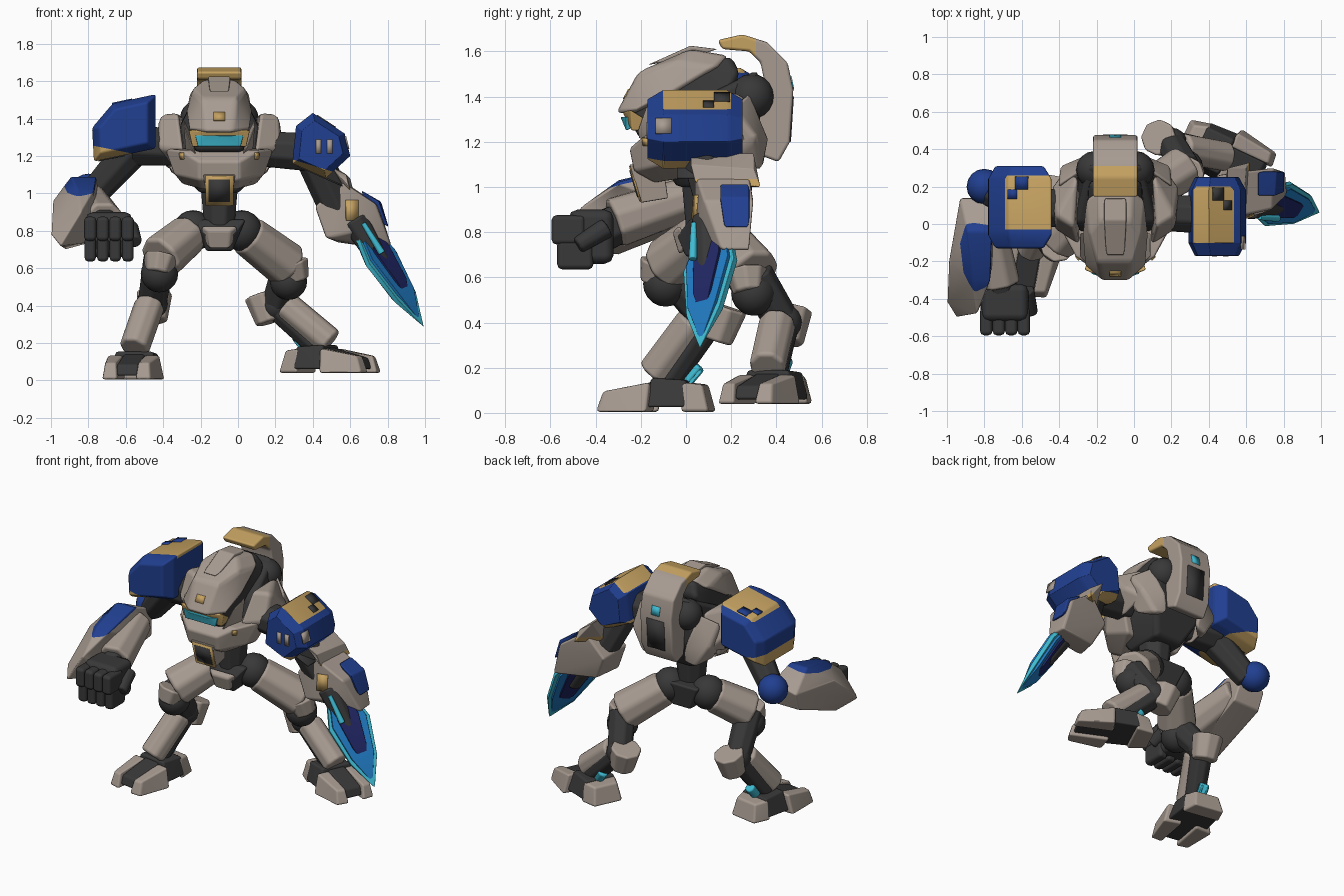
import bpy
import bmesh
from math import radians, cos, sin, pi
from mathutils import Matrix, Vector
from mathutils.bvhtree import BVHTree

default_cube = bpy.data.objects.get("Cube")
if default_cube:
    bpy.data.objects.remove(default_cube, do_unlink=True)

PALETTE = {
    "warm_grey": (.39, .33, .285), "charcoal": (.04, .04, .04),
    "royal_blue": (.015, .05, .28), "gold": (.56, .36, .12),
    "cyan_glow": (.05, .5, .65), "blade_blue": (.015, .2, .55),
    "navy": (.015, .02, .13),
}
GREY, DARK, BLUE, GOLD, CYAN, AZURE, NAVY = PALETTE
MATERIALS = {}
for label, rgb in PALETTE.items():
    material = bpy.data.materials.new(label)
    material.use_nodes = True
    material.diffuse_color = (*rgb, 1)
    shader = next(n for n in material.node_tree.nodes if n.type == 'BSDF_PRINCIPLED')
    shader.inputs["Base Color"].default_value = (*rgb, 1)
    shader.inputs["Roughness"].default_value = .6
    MATERIALS[label] = material

BODY = Matrix.Translation((-.1, 0, 0))
SIDES = (("left", 1), ("right", -1))


def finish(name, bm, mat, bevel=.014, cuts=(), frame=Matrix()):
    """Colour by cutting planes, then turn the bmesh into a bevelled object."""
    bmesh.ops.transform(bm, matrix=frame, verts=bm.verts)
    for point, normal, _ in cuts:
        everything = bm.verts[:] + bm.edges[:] + bm.faces[:]
        bmesh.ops.bisect_plane(bm, geom=everything, plane_co=point, plane_no=normal)
    bmesh.ops.recalc_face_normals(bm, faces=bm.faces)
    names = [mat]
    for point, normal, colour in cuts:
        if colour not in names:
            names.append(colour)
        for face in bm.faces:
            if (face.calc_center_median() - Vector(point)).dot(Vector(normal)) > 0:
                face.material_index = names.index(colour)
    for face in bm.faces:
        face.smooth = True
    mesh = bpy.data.meshes.new(name)
    bm.to_mesh(mesh)
    bm.free()
    for colour in names:
        mesh.materials.append(MATERIALS[colour])
    part = bpy.data.objects.new(name, mesh)
    bpy.context.collection.objects.link(part)
    if bevel:
        modifier = part.modifiers.new("soft_edges", 'BEVEL')
        modifier.width = bevel
        modifier.segments = 2
        modifier.limit_method = 'ANGLE'
        modifier.harden_normals = True
    return part


def hull(name, points, mat, **options):
    """Faceted armour block wrapped around a few corner points."""
    bm = bmesh.new()
    for point in points:
        bm.verts.new(point)
    bmesh.ops.convex_hull(bm, input=bm.verts)
    loose = [v for v in bm.verts if not v.link_faces]
    bmesh.ops.delete(bm, geom=loose, context='VERTS')
    bmesh.ops.dissolve_limit(bm, angle_limit=radians(2), verts=bm.verts, edges=bm.edges)
    return finish(name, bm, mat, **options)


def sym(name, half, mat, frame=BODY, **options):
    both = [(s * x, y, z) for x, y, z in half for s in (1, -1)]
    return hull(name, both, mat, frame=frame, **options)


def pair(name, points, mat, frame=BODY, **options):
    for side, s in SIDES:
        hull(f"{name}_{side}", [(s * x, y, z) for x, y, z in points], mat, frame=frame, **options)


def box(name, centre, size, mat, **options):
    corners = [[c + d * k / 2 for c, d, k in zip(centre, size, signs)]
               for signs in ((i, j, k) for i in (1, -1) for j in (1, -1) for k in (1, -1))]
    return hull(name, corners, mat, **options)


def along(start, end):
    start, end = Vector(start), Vector(end)
    return Matrix.Translation(start) @ (end - start).to_track_quat('Z', 'Y').to_matrix().to_4x4()


def limb(name, start, end, first, last, mat, **options):
    """Tapered eight-sided segment between two joints."""
    length = (Vector(end) - Vector(start)).length
    ring = [(cos(a), sin(a)) for a in (pi * (i + .5) / 4 for i in range(8))]
    points = [(x * r, y * r, h) for h, r in ((0, first), (length, last)) for x, y in ring]
    return hull(name, points, mat, frame=along(start, end), **options)


def ball(name, centre, radius, mat=DARK):
    bm = bmesh.new()
    bmesh.ops.create_uvsphere(bm, u_segments=16, v_segments=10, radius=radius)
    return finish(name, bm, mat, bevel=0, frame=Matrix.Translation(centre))


def decal(name, target, origin, direction, width, height, mat):
    """Thin plate laid on the surface that a ray meets."""
    mesh = target.data
    tree = BVHTree.FromPolygons([v.co for v in mesh.vertices], [p.vertices[:] for p in mesh.polygons])
    spot, normal, _, _ = tree.ray_cast(Vector(origin), Vector(direction))
    if normal.dot(Vector(direction)) > 0:
        normal = -normal
    return box(name, (0, 0, 0), (width, height, .009), mat, bevel=0, frame=along(spot, spot + normal))


FRONT, DOWN, UP, FROM_LEFT, FROM_BACK = (0, 1, 0), (0, 0, -1), (0, 0, 1), (-1, 0, 0), (0, -1, 0)

# Torso
sym("torso_core", [(.2, -.08, 1.1), (.22, 0, 1.36), (.14, .32, 1.52), (.2, .33, 1.2),
                   (.1, .22, 1), (.1, -.05, 1)], DARK, bevel=.03)
chest = sym("chest_plate", [(.29, -.03, 1.24), (.21, -.18, 1.23), (.11, -.25, 1.17), (.11, -.23, 1.07),
                            (.24, -.1, 1.1), (.09, -.14, 1.02), (.2, .06, 1.05), (.27, .1, 1.2)], GREY)
pair("collar", [(.19, -.12, 1.22), (.33, -.03, 1.24), (.22, -.02, 1.43), (.32, .04, 1.42), (.34, .2, 1.26),
                (.2, .26, 1.42), (.27, .1, 1.12), (.27, .3, 1.18)], GREY, bevel=.025)
pair("back_band", [(.19, .28, 1.43), (.31, .2, 1.36), (.3, .31, 1.22), (.15, .37, 1.22), (.2, .33, 1.07),
                   (.1, .34, 1.09), (.26, .18, 1.1)], GREY, bevel=.025)
for side, s in SIDES:
    ball(f"back_thruster_{side}", (-.1 + s * .11, .29, 1.4), .1)
    decal(f"chest_badge_{side}", chest, (-.1 + s * .2, -1, 1.2), FRONT, .03, .035, GOLD)
vent = sym("chest_vent", [(.085, -.25, 1.1), (.065, -.2, .93), (.08, -.1, 1.1), (.06, -.08, .95)], GREY, bevel=.006)
vent_frame = decal("chest_vent_frame", vent, (-.1, -1, 1.015), FRONT, .15, .165, GOLD)
decal("chest_vent_opening", vent_frame, (-.1, -1, 1.015), FRONT, .115, .125, DARK)

# Head
sym("head_core", [(.13, -.24, 1.36), (.13, -.22, 1.22), (.16, .1, 1.22), (.15, -.1, 1.5),
                  (.14, .24, 1.5), (.1, .2, 1.58)], DARK, bevel=.03)
helmet = sym("helmet", [(.07, -.31, 1.325), (.17, -.22, 1.33), (.18, -.06, 1.41), (.16, .14, 1.53), (.14, -.05, 1.56),
                        (.09, -.21, 1.51), (.08, .02, 1.61), (.09, .19, 1.58)], GREY, bevel=.025)
sym("helmet_ridge", [(.05, -.17, 1.54), (.06, .02, 1.625), (.05, .02, 1.57), (.06, .14, 1.61)], GREY, bevel=.008)
decal("forehead_badge", helmet, (-.1, -1, 1.41), FRONT, .06, .05, GOLD)
sym("visor_frame", [(.165, -.245, 1.34), (.08, -.28, 1.33), (.145, -.24, 1.25), (.12, -.1, 1.25)], GOLD, bevel=.006)
sym("visor", [(.13, -.265, 1.31), (.06, -.29, 1.31), (.115, -.265, 1.25), (.1, -.15, 1.3)], CYAN, bevel=.004)
pair("cheek_guard", [(.15, -.22, 1.25), (.19, -.18, 1.36), (.19, -.04, 1.4), (.18, -.06, 1.22),
                     (.12, -.21, 1.2), (.14, -.05, 1.3)], GREY)

# Hooked back crest
profile = [(.14, 1.65), (.25, 1.675), (.36, 1.64), (.45, 1.55), (.475, 1.43), (.46, 1.2), (.41, 1.11),
           (.33, 1.14), (.32, 1.3), (.35, 1.45), (.33, 1.55), (.28, 1.6), (.16, 1.61)]
bm = bmesh.new()
outline = bm.faces.new([bm.verts.new((-.12, y, z)) for y, z in profile])
swept = bmesh.ops.extrude_face_region(bm, geom=[outline])
bmesh.ops.translate(bm, vec=(.24, 0, 0), verts=[v for v in swept["geom"] if isinstance(v, bmesh.types.BMVert)])
crest = finish("back_crest", bm, GREY, frame=BODY, cuts=[((0, .31, 0), FROM_BACK, GOLD)])
decal("crest_panel", crest, (-.1, 1, 1.3), FROM_BACK, .13, .2, DARK)
decal("crest_light", crest, (-.1, 1, 1.46), FROM_BACK, .06, .06, CYAN)

# Waist and pelvis
limb("waist", (-.1, .08, .8), (-.1, .08, 1.06), .085, .11, DARK)
sym("pelvis", [(.14, .02, .86), (.14, .22, .86), (.08, -.04, .78), (.07, .2, .7), (.07, 0, .69)], DARK)
sym("groin_plate", [(.1, -.03, .83), (.06, -.06, .8), (.05, -.03, .7), (.09, .02, .74)], GREY)


# Shoulder armour
def pad(name, section, near, far, cuts):
    mid = [sum(axis) / len(section) for axis in zip(*section)]
    points = []
    for y, scale in ((near, .76), (near + .07, 1), (far - .07, 1), (far, .76)):
        points += [(mid[0] + (x - mid[0]) * scale, y, mid[1] + (z - mid[1]) * scale) for x, z in section]
    armour = hull(name, points, BLUE, cuts=cuts, bevel=.018)
    decal(f"{name}_lining", armour, (mid[0], (near + far) / 2, 0), UP, .16, .26, DARK)
    return armour


left_pad = pad("left_shoulder_pad", [(.31, 1.36), (.4, 1.43), (.57, 1.32), (.6, 1.2), (.47, 1.08), (.29, 1.16)],
               -.17, .25, [((.52, 0, 1.345), (.1, 0, 1), GOLD), ((0, -.1, 0), FROM_BACK, BLUE),
                           ((0, .2, 0), FRONT, BLUE), ((.46, 0, 1.13), (-.3, 0, -1), GOLD)])
right_pad = pad("right_shoulder_pad", [(-.78, 1.35), (-.67, 1.48), (-.44, 1.53), (-.44, 1.24), (-.77, 1.17)],
                -.13, .31, [((-.67, 0, 1.46), (-.2, 0, 1), GOLD), ((0, -.03, 0), FROM_BACK, BLUE),
                            ((0, .26, 0), FRONT, BLUE), ((-.6, 0, 1.22), (-.2, 0, -1), GOLD)])
for x in (.43, .49):
    decal("shoulder_stripe", left_pad, (x, -1, 1.25), FRONT, .028, .075, GREY)
decal("shoulder_mark_side", left_pad, (2, -.1, 1.27), FROM_LEFT, .07, .07, GREY)
for number, (x, y, size) in enumerate(((.45, .16, .07), (.5, .1, .05))):
    decal(f"shoulder_wear_{number}", left_pad, (x, y, 2), DOWN, size, size, DARK)
    decal(f"shoulder_chip_{number}", right_pad, (-x - .15, y + .06, 2), DOWN, size, size, BLUE)
limb("left_shoulder_joint", (.1, .06, 1.24), (.38, .05, 1.22), .1, .11, DARK)
limb("right_shoulder_joint", (-.3, .08, 1.24), (-.56, .09, 1.26), .1, .12, DARK)

# Right arm with fist
limb("right_upper_arm", (-.56, .09, 1.24), (-.77, .17, 1), .1, .08, DARK)
ball("right_elbow", (-.8, .2, 1.01), .095, BLUE)
hull("right_forearm", [(-.93, .14, .98), (-.75, .14, 1.02), (-.72, .1, .86), (-.92, .1, .86), (-.89, -.04, 1.09),
                       (-.76, -.04, 1.09), (-.99, -.2, .96), (-.86, -.3, 1.03), (-.77, -.3, 1.02), (-1, -.42, .78),
                       (-.95, -.5, .72), (-.84, -.48, .9), (-.78, -.34, .74), (-.92, -.3, .7)],
     GREY, bevel=.02, cuts=[((-.82, -.05, 1.062), (-.1, -.24, 1), BLUE)])
limb("right_inner_forearm", (-.79, .04, .96), (-.72, -.32, .84), .1, .12, GREY, bevel=.02)
limb("right_wrist", (-.73, -.25, .86), (-.7, -.42, .78), .09, .1, DARK)
box("right_palm", (-.69, -.42, .78), (.25, .2, .24), DARK, bevel=.04)
for finger in range(4):
    x = -.79 + finger * .067
    box(f"right_finger_{finger}", (x, -.52, .81), (.066, .15, .13), DARK, bevel=.022)
    box(f"right_fingertip_{finger}", (x, -.49, .7), (.062, .16, .13), DARK, bevel=.022)
limb("right_thumb", (-.58, -.35, .82), (-.55, -.48, .74), .05, .04, DARK)

# Left arm with blade
limb("left_upper_arm", (.4, .06, 1.2), (.53, .14, .92), .1, .1, DARK)
hull("left_elbow_guard", [(.5, .02, 1.14), (.58, .02, 1.1), (.5, .3, 1.15), (.6, .3, 1.08), (.62, .33, 1),
                          (.6, .04, 1.02), (.48, .2, 1)], GREY, cuts=[((0, 0, 1.035), DOWN, GOLD)])
bracer = hull("left_forearm", [(.56, .04, 1.06), (.57, .28, 1.06), (.41, .05, .93), (.44, .26, .9), (.47, .05, .76),
                               (.52, .22, .74), (.74, .08, .94), (.75, .3, .94), (.82, .16, .72), (.81, .28, .72),
                               (.64, .04, .8), (.66, .2, .72)], GREY)
hull("left_bracer_panel", [(.66, .15, 1.015), (.66, .28, 1.015), (.755, .15, .955), (.765, .28, .955),
                           (.805, .17, .82), (.805, .28, .82), (.7, .2, .88)], BLUE, bevel=.008)
decal("left_bracer_badge", bracer, (.61, -1, .91), FRONT, .07, .11, GOLD)
limb("blade_mount", (.62, .1, .86), (.79, .1, .58), .08, .05, DARK)
limb("blade_emitter", (.67, .035, .84), (.77, .03, .68), .014, .02, CYAN, bevel=.005)
blade_frame = along((.66, .13, .82), (1, .06, .275)) @ Matrix.Rotation(radians(25), 4, 'Z')
for name, wide, thick, reach, mat in (("blade_edge", 1.06, .014, .636, CYAN), ("blade_body", .88, .03, .6, AZURE),
                                      ("blade_core", .54, .042, .51, NAVY)):
    shape = [(x * wide * s, t, u * reach) for s in (1, -1) for t in (thick, -thick)
             for x, u in ((.07, 0), (.13, .32), (.085, .7))]
    hull(name, shape + [(0, 0, reach)], mat, frame=blade_frame, bevel=.003)


# Legs with back-bent hocks
def leg(side, hip, knee, hock, ankle, heading, floor):
    hip, knee, hock, ankle = map(Vector, (hip, knee, hock, ankle))
    turn = Matrix.Translation((ankle.x, ankle.y, floor)) @ Matrix.Rotation(radians(heading), 4, 'Z')
    forward = turn.to_3x3() @ Vector(FROM_BACK)
    ball(f"{side}_hip", hip, .11)
    limb(f"{side}_thigh", hip.lerp(knee, .1), knee, .115, .13, GREY, bevel=.025)
    limb(f"{side}_thigh_cap", hip.lerp(knee, .9) + forward * .04, knee + forward * .05 - Vector((0, 0, .08)),
         .1, .07, GREY)
    ball(f"{side}_knee", knee - Vector((0, 0, .08)), .1)
    limb(f"{side}_calf", knee, hock, .09, .08, DARK)
    ball(f"{side}_hock", hock, .085)
    limb(f"{side}_hock_cuff", hock - forward * .08 + Vector((0, 0, .06)), hock - forward * .03 - Vector((0, 0, .09)),
         .1, .08, GREY)
    limb(f"{side}_shin", hock + forward * .06, ankle + forward * .06 + Vector((0, 0, .03)), .085, .085, GREY, bevel=.02)
    limb(f"{side}_shin_core", hock, ankle, .075, .065, DARK)
    limb(f"{side}_ankle_light", ankle - forward * .08, ankle - forward * .14 + Vector((0, 0, .07)), .035, .035, CYAN)
    # Foot
    pair(f"{side}_toe", [(.05, -.31, 0), (.13, -.3, 0), (.06, -.28, .09), (.12, -.27, .09), (.06, -.06, .13),
                         (.14, -.06, .13), (.17, -.07, 0), (.05, -.05, 0)], GREY, frame=turn)
    sym(f"{side}_toe_core", [(.06, -.28, .02), (.06, -.26, .08), (.06, 0, .02), (.06, 0, .15)], DARK, frame=turn)
    sym(f"{side}_foot_core", [(.14, -.08, .02), (.13, .1, .02), (.1, -.06, .15), (.1, .1, .14)], DARK, frame=turn)
    sym(f"{side}_heel", [(.13, .08, 0), (.1, .2, 0), (.11, .08, .13), (.08, .17, .12)], GREY, frame=turn)


leg("right", (-.24, .1, .8), (-.42, -.09, .65), (-.46, .1, .41), (-.545, -.08, .14), -10, .005)
leg("left", (.02, .14, .8), (.27, .3, .61), (.2, .43, .4), (.44, .385, .17), 65, .04)
